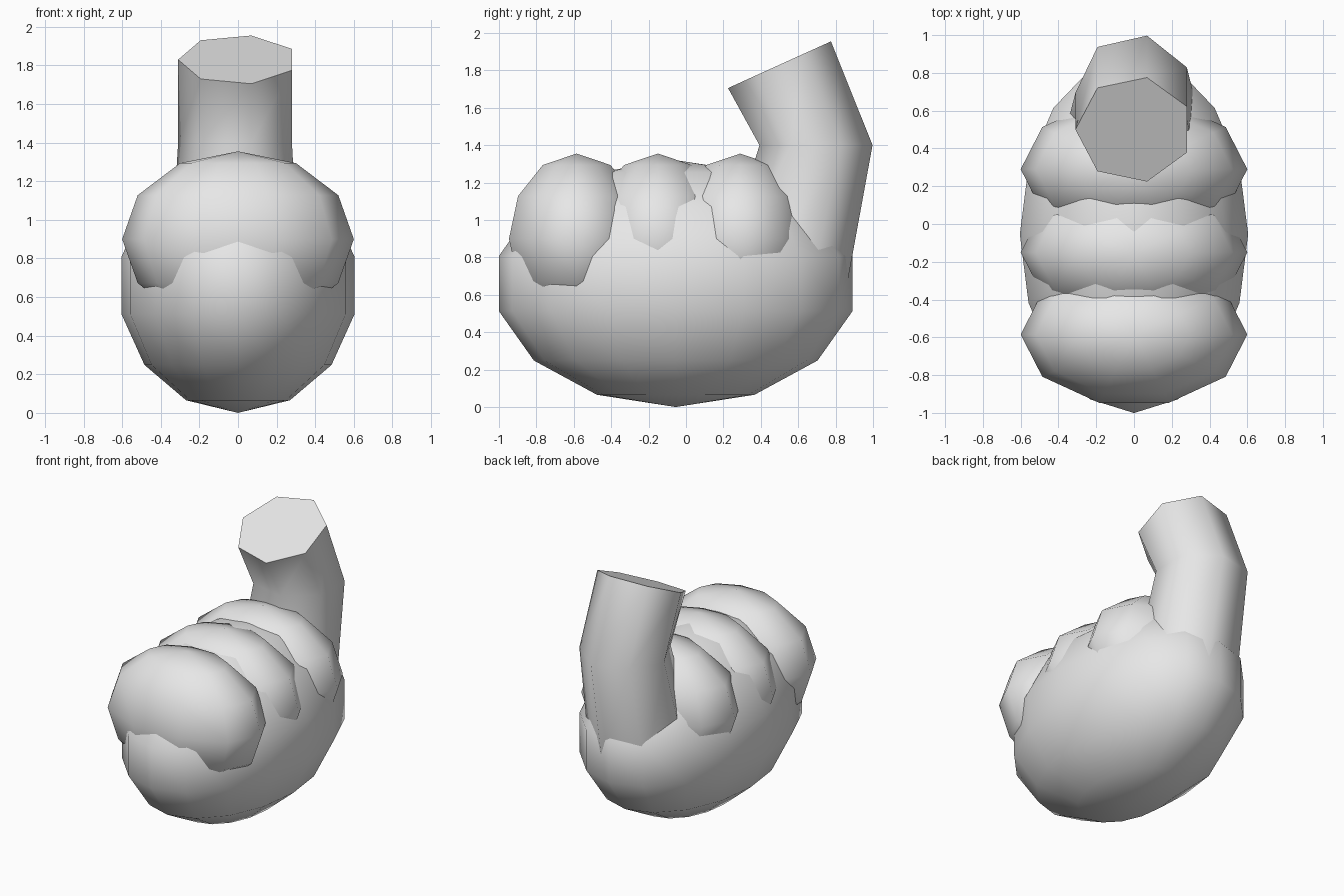
import bpy
import bmesh
from math import cos, sin, pi, radians
from mathutils import Matrix, Vector

cube = bpy.data.objects.get("Cube")
if cube:
    bpy.data.objects.remove(cube, do_unlink=True)

# Single plain grey
grey = bpy.data.materials.new("plain_grey")
grey.use_nodes = True
grey.diffuse_color = (0.8, 0.8, 0.8, 1)
grey.node_tree.nodes["Principled BSDF"].inputs["Base Color"].default_value = (0.8, 0.8, 0.8, 1)


def finish(name, bm):
    """Turn a bmesh into a scene object with the grey material."""
    bmesh.ops.recalc_face_normals(bm, faces=bm.faces)
    mesh = bpy.data.meshes.new(name)
    bm.to_mesh(mesh)
    bm.free()
    mesh.materials.append(grey)
    obj = bpy.data.objects.new(name, mesh)
    bpy.context.collection.objects.link(obj)
    return obj


def ellipsoid(name, centre, radii, segments, rings):
    """Smooth low-poly ellipsoid with a corner on the x axis."""
    bm = bmesh.new()
    bmesh.ops.create_uvsphere(bm, u_segments=segments, v_segments=rings, radius=1)
    place = Matrix.Translation(centre) @ Matrix.Diagonal((*radii, 1)) @ Matrix.Rotation(pi / 2, 4, "Z")
    bm.transform(place)
    for face in bm.faces:
        face.smooth = True
    return finish(name, bm)


def tube(name, stations, sides):
    """Loft polygon rings; each station is (y, z, radius, tilt in degrees)."""
    bm = bmesh.new()
    loops = []
    for y, z, radius, tilt in stations:
        turn = Matrix.Rotation(radians(tilt), 3, "X")
        loop = []
        for i in range(sides):
            a = pi + 2 * pi * i / sides
            corner = turn @ Vector((radius * cos(a), radius * sin(a), 0))
            loop.append(bm.verts.new(corner + Vector((0, y, z))))
        loops.append(loop)
    for low, high in zip(loops, loops[1:]):
        for i in range(sides):
            j = (i + 1) % sides
            bm.faces.new((low[i], low[j], high[j], high[i])).smooth = True
    # Flat end caps with crisp rims
    for loop in (loops[0], loops[-1]):
        cap = bm.faces.new(loop)
        for edge in cap.edges:
            edge.smooth = False
    return finish(name, bm)


# Rounded palm
ellipsoid("palm", (0, -0.055, 0.66), (0.62, 0.97, 0.66), 16, 7)

# Row of three identical lobes across the top
for label, y in (("front", -0.585), ("middle", -0.15), ("back", 0.29)):
    ellipsoid(label + "_lobe", (0, y, 0.9), (0.6, 0.38, 0.455), 10, 6)

# Bent seven-sided stalk at the back, leaning forward at the top
tube("stalk", ((0.5, 0.6, 0.36, 0), (0.695, 1.4, 0.31, 0), (0.5, 1.83, 0.31, 24.4)), 7)
